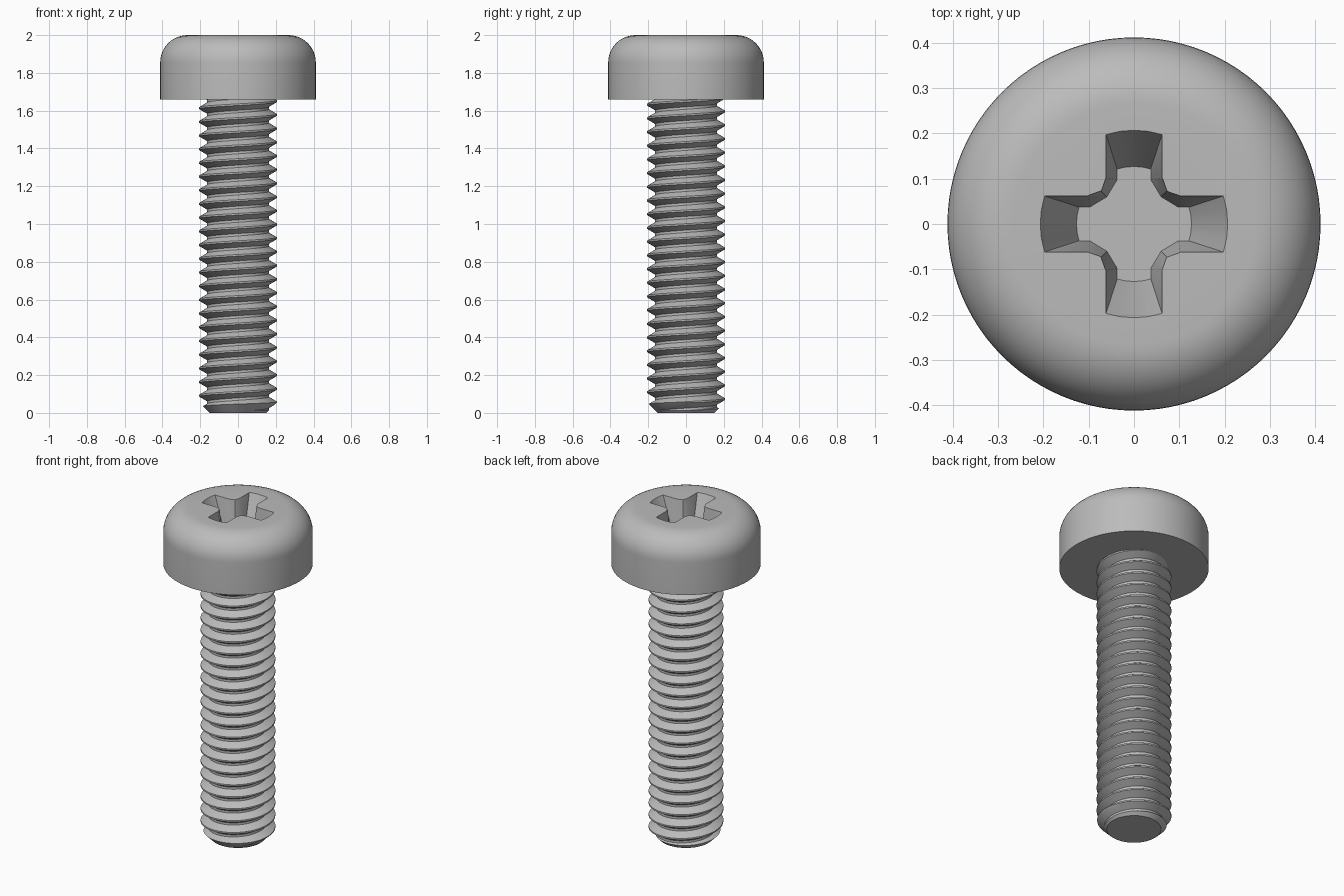
import bpy, bmesh, math
from mathutils import Vector, Matrix

cube = bpy.data.objects.get("Cube")
if cube:
    bpy.data.objects.remove(cube, do_unlink=True)

HEAD_R, HEAD_BOTTOM, TOP = 0.412, 1.66, 2.0
CREST_R, ROOT_R, PITCH = 0.206, 0.163, 0.0725
TURNS, STEPS = 27, 64

steel = bpy.data.materials.new("grey steel")
steel.use_nodes = True
steel.diffuse_color = (0.5, 0.5, 0.5, 1)
steel.node_tree.nodes["Principled BSDF"].inputs["Base Color"].default_value = (0.5, 0.5, 0.5, 1)


def make_object(name, bm):
    bmesh.ops.recalc_face_normals(bm, faces=bm.faces)
    mesh = bpy.data.meshes.new(name)
    bm.to_mesh(mesh)
    bm.free()
    mesh.materials.append(steel)
    obj = bpy.data.objects.new(name, mesh)
    bpy.context.collection.objects.link(obj)
    return obj


def rounded_cylinder(name, radius, bottom, top, edge_z, offset, segments):
    """Cylinder with the rim at height edge_z bevelled."""
    bm = bmesh.new()
    bmesh.ops.create_cone(bm, cap_ends=True, segments=96, radius1=radius, radius2=radius,
                          depth=top - bottom,
                          matrix=Matrix.Translation((0, 0, (top + bottom) / 2)))
    rim = [e for e in bm.edges if all(abs(v.co.z - edge_z) < 1e-4 for v in e.verts)]
    bmesh.ops.bevel(bm, geom=rim, offset=offset, segments=segments, profile=0.5,
                    affect='EDGES')
    return make_object(name, bm)


def boolean(target, cutter, operation):
    mod = target.modifiers.new("cut", 'BOOLEAN')
    mod.operation, mod.object, mod.solver = operation, cutter, 'EXACT'
    bpy.context.view_layer.objects.active = target
    bpy.ops.object.modifier_apply(modifier=mod.name)
    bpy.data.objects.remove(cutter, do_unlink=True)


def smooth(obj):
    bpy.ops.object.select_all(action='DESELECT')
    obj.select_set(True)
    bpy.context.view_layer.objects.active = obj
    bpy.ops.object.shade_smooth_by_angle(angle=math.radians(30))


# Cross recess cutter: a four-armed outline tapering down to a flat floor
def cross_outline(reach, half_width, shoulder, diagonal):
    half_angle = math.asin(half_width / reach)
    arc = [Vector((reach * math.cos(half_angle * t), reach * math.sin(half_angle * t), 0))
           for t in (-1, -0.5, 0, 0.5, 1)]
    arm = [Vector((diagonal, -diagonal, 0)), Vector((shoulder, -half_width, 0)),
           *arc, Vector((shoulder, half_width, 0))]
    return [Matrix.Rotation(q * math.pi / 2, 3, 'Z') @ p for q in range(4) for p in arm]


def recess_cutter():
    floor = cross_outline(0.127, 0.037, 0.098, 0.06)
    mouth = cross_outline(0.207, 0.062, 0.102, 0.073)
    for p in floor:
        p.z = TOP - 0.18
    for p in mouth:
        p.z = TOP
    bm = bmesh.new()
    low = [bm.verts.new(p) for p in floor]
    high = [bm.verts.new(a.lerp(b, 1.1)) for a, b in zip(floor, mouth)]
    bm.faces.new(low)
    bm.faces.new(high)
    n = len(low)
    for i in range(n):
        j = (i + 1) % n
        bm.faces.new((low[i], low[j], high[j], high[i]))
    return make_object("recess_cutter", bm)


# Right-handed thread: one four-point tooth profile swept along a helix
def helical_thread():
    tooth = [(CREST_R, -0.06), (CREST_R, 0.06), (ROOT_R, 0.41), (ROOT_R, 0.59)]
    start = 0.055 - 3 * PITCH
    bm = bmesh.new()
    cache = {}

    def vert(row, step):
        if step == STEPS:
            row, step = row + len(tooth), 0
        if (row, step) not in cache:
            turn, k = divmod(row, len(tooth))
            r, rise = tooth[k]
            a = math.tau * step / STEPS
            z = start + PITCH * (turn + rise + step / STEPS)
            cache[row, step] = bm.verts.new((r * math.cos(a), r * math.sin(a), z))
        return cache[row, step]

    for row in range(len(tooth) * TURNS):
        for s in range(STEPS):
            bm.faces.new((vert(row, s), vert(row, s + 1), vert(row + 1, s + 1), vert(row + 1, s)))

    # Close both open ends with a fan
    border = [e for e in bm.edges if e.is_boundary]
    for group in ([e for e in border if e.verts[0].co.z < 1],
                  [e for e in border if e.verts[0].co.z >= 1]):
        middle = sum(e.verts[0].co.z for e in group) / len(group)
        centre = bm.verts.new((0, 0, middle))
        for e in group:
            bm.faces.new((e.verts[0], e.verts[1], centre))
    return make_object("threaded_shank", bm)


# Head with rounded top rim and cross recess
head = rounded_cylinder("screw_head", HEAD_R, HEAD_BOTTOM, TOP, TOP, 0.145, 12)
boolean(head, recess_cutter(), 'DIFFERENCE')
smooth(head)

# Threaded shank trimmed to length with a chamfered tip
shank = helical_thread()
blank = rounded_cylinder("shank_blank", 0.22, 0, HEAD_BOTTOM + 0.02, 0, 0.07, 1)
boolean(shank, blank, 'INTERSECT')
smooth(shank)
